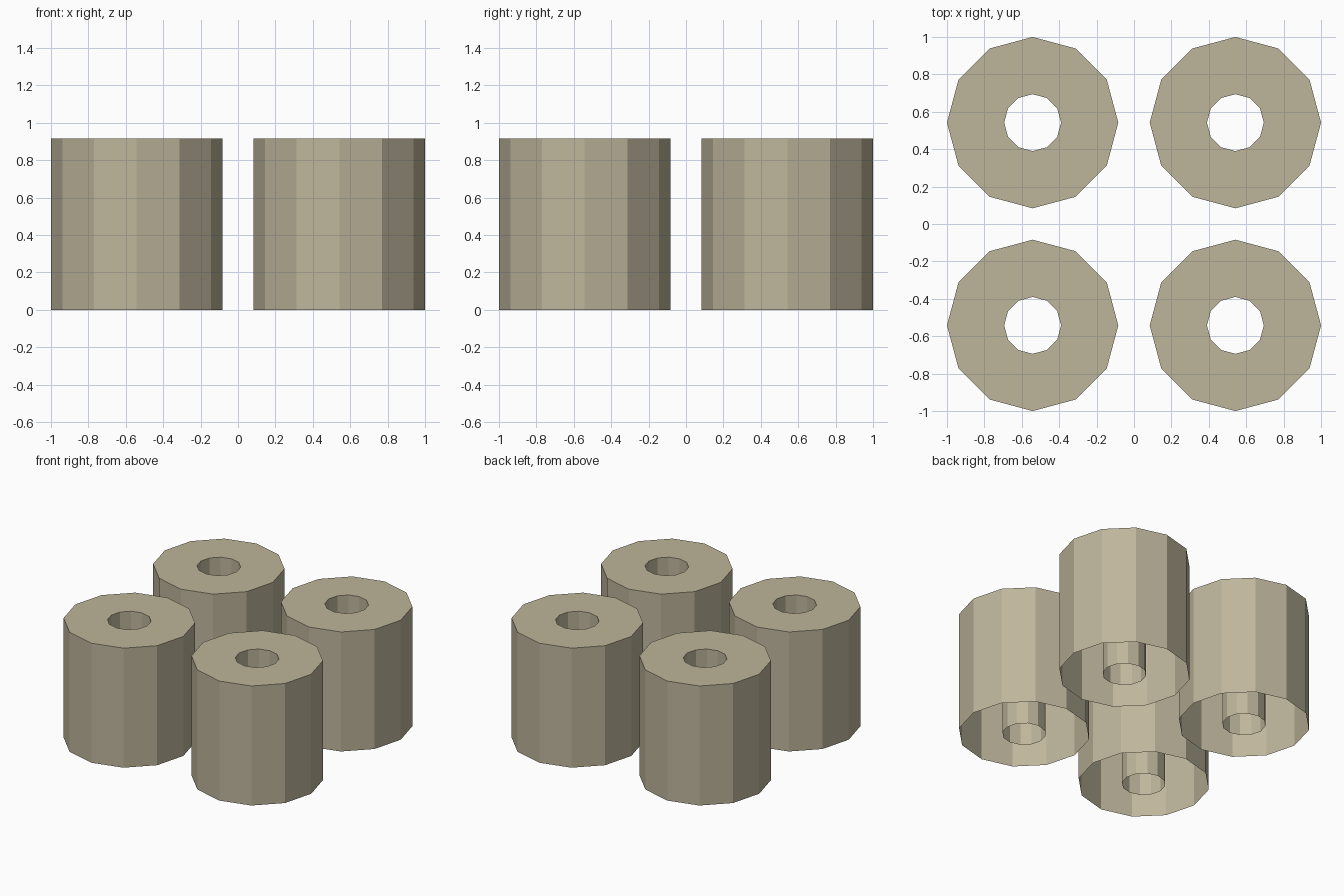
import bpy, bmesh, math

if "Cube" in bpy.data.objects:
    bpy.data.objects.remove(bpy.data.objects["Cube"])

SIDES = 12
OUTER, INNER = 0.458, 0.152
HEIGHT = 0.916
CENTRE = 0.542

tan = bpy.data.materials.new("warm tan")
tan.diffuse_color = (0.515, 0.463, 0.328, 1.0)
tan.use_nodes = True
tan.node_tree.nodes["Principled BSDF"].inputs["Base Color"].default_value = tan.diffuse_color


def ring(bm, radius, z):
    return [bm.verts.new((radius * math.cos(math.tau * i / SIDES),
                          radius * math.sin(math.tau * i / SIDES), z))
            for i in range(SIDES)]


def bridge(bm, a, b):
    for i in range(SIDES):
        j = (i + 1) % SIDES
        bm.faces.new((a[i], a[j], b[j], b[i]))


# Thin shell: outer wall, flat top ring and central tube, open underneath
bm = bmesh.new()
rings = [ring(bm, OUTER, 0), ring(bm, OUTER, HEIGHT),
         ring(bm, INNER, HEIGHT), ring(bm, INNER, 0)]
for a, b in zip(rings, rings[1:]):
    bridge(bm, a, b)
mesh = bpy.data.meshes.new("hollow_post")
bm.to_mesh(mesh)
bm.free()
mesh.materials.append(tan)

# Four identical posts in a square
for y, row in ((-1, "front"), (1, "back")):
    for x, side in ((-1, "left"), (1, "right")):
        post = bpy.data.objects.new(f"{row}_{side}_post", mesh)
        post.location = (x * CENTRE, y * CENTRE, 0)
        bpy.context.collection.objects.link(post)
